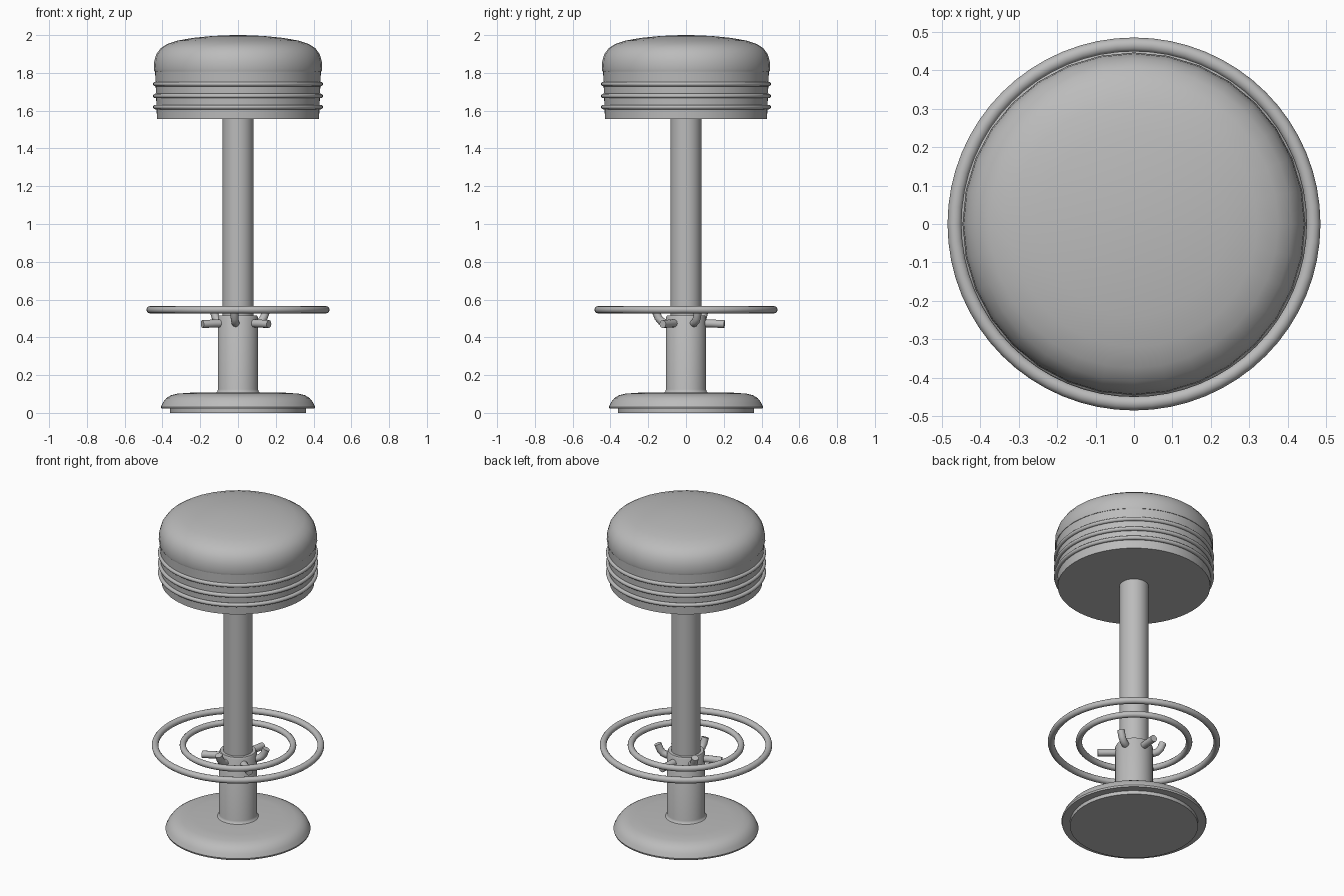
import bpy, bmesh, math
from mathutils import Vector

cube = bpy.data.objects.get("Cube")
if cube:
    bpy.data.objects.remove(cube, do_unlink=True)

grey = bpy.data.materials.new("plain grey")
grey.use_nodes = True
GREY = (0.5, 0.5, 0.5, 1)
grey.diffuse_color = GREY
grey.node_tree.nodes["Principled BSDF"].inputs["Base Color"].default_value = GREY


def finish(obj, angle=35):
    obj.data.materials.clear()
    obj.data.materials.append(grey)
    bpy.ops.object.select_all(action="DESELECT")
    obj.select_set(True)
    bpy.context.view_layer.objects.active = obj
    bpy.ops.object.shade_smooth_by_angle(angle=math.radians(angle))


def lathe(name, profile, steps=48):
    """Spin a profile of (radius, height) points around the z axis."""
    bm = bmesh.new()
    verts = [bm.verts.new((r, 0, z)) for r, z in profile]
    edges = [bm.edges.new(pair) for pair in zip(verts, verts[1:])]
    bmesh.ops.spin(bm, geom=verts + edges, cent=(0, 0, 0), axis=(0, 0, 1),
                   angle=math.tau, steps=steps, use_duplicate=False)
    bmesh.ops.remove_doubles(bm, verts=bm.verts, dist=0.0001)
    bmesh.ops.recalc_face_normals(bm, faces=bm.faces)
    mesh = bpy.data.meshes.new(name)
    bm.to_mesh(mesh)
    bm.free()
    obj = bpy.data.objects.new(name, mesh)
    bpy.context.collection.objects.link(obj)
    finish(obj)


def ring(name, radius, tube, z):
    bpy.ops.mesh.primitive_torus_add(major_radius=radius, minor_radius=tube,
                                     major_segments=64, minor_segments=12,
                                     location=(0, 0, z))
    bpy.context.object.name = name
    finish(bpy.context.object, 60)


def peg(name, path, turn, radius=0.021):
    """Sweep a round section along (reach, height) points, turned about z."""
    bm = bmesh.new()
    side = Vector((-math.sin(turn), math.cos(turn), 0))
    points = [Vector((r * math.cos(turn), r * math.sin(turn), z)) for r, z in path]
    loops = []
    for i, p in enumerate(points):
        along = (points[min(i + 1, len(points) - 1)] - points[max(i - 1, 0)]).normalized()
        up = along.cross(side)
        angles = [k * math.tau / 12 for k in range(12)]
        loops.append([bm.verts.new(p + radius * (side * math.cos(a) + up * math.sin(a)))
                      for a in angles])
    for a, b in zip(loops, loops[1:]):
        for k in range(12):
            n = (k + 1) % 12
            bm.faces.new((a[k], a[n], b[n], b[k]))
    bm.faces.new(loops[0])
    bm.faces.new(loops[-1])
    bmesh.ops.recalc_face_normals(bm, faces=bm.faces)
    mesh = bpy.data.meshes.new(name)
    bm.to_mesh(mesh)
    bm.free()
    obj = bpy.data.objects.new(name, mesh)
    bpy.context.collection.objects.link(obj)
    finish(obj, 50)


# Domed base with a smaller foot plate
lathe("foot_plate", [(0, 0), (0.36, 0), (0.36, 0.03), (0, 0.03)], 64)
lathe("base", [(0, 0.022), (0.405, 0.022), (0.408, 0.032), (0.397, 0.056),
               (0.38, 0.078), (0.355, 0.093), (0.32, 0.102), (0.25, 0.107),
               (0, 0.109)], 64)

# Column and the sleeve around its lower end
lathe("post", [(0, 0.1), (0.082, 0.1), (0.082, 1.57), (0, 1.57)])
lathe("sleeve", [(0, 0.1), (0.118, 0.106), (0.109, 0.114), (0.106, 0.125),
                 (0.106, 0.505), (0.1, 0.516), (0.08, 0.516)])

# Straight and upturned pegs alternate around the sleeve
straight = [(0.07, 0.475), (0.14, 0.473), (0.205, 0.47)]
upturned = [(0.07, 0.475), (0.11, 0.476), (0.132, 0.485), (0.148, 0.504), (0.162, 0.54)]
for i in range(6):
    turn = math.radians(23 + 60 * i)
    peg(f"peg_{i + 1}", straight if i % 2 else upturned, turn)

# Foot rest rings
ring("outer_foot_ring", 0.466, 0.019, 0.546)
ring("inner_foot_ring", 0.31, 0.018, 0.546)

# Seat drum with trim bands
lathe("seat_drum", [(0, 1.557), (0.429, 1.557), (0.439, 1.808), (0, 1.808)], 64)
for i, z in enumerate((1.619, 1.678, 1.741)):
    ring(f"trim_band_{i + 1}", 0.438, 0.012, z)

# Padded cushion
lathe("cushion", [(0, 1.81), (0.443, 1.808), (0.446, 1.82), (0.443, 1.865),
                  (0.432, 1.9), (0.41, 1.93), (0.375, 1.953), (0.32, 1.971),
                  (0.24, 1.985), (0.14, 1.995), (0.06, 1.999), (0, 2.0)], 32)
